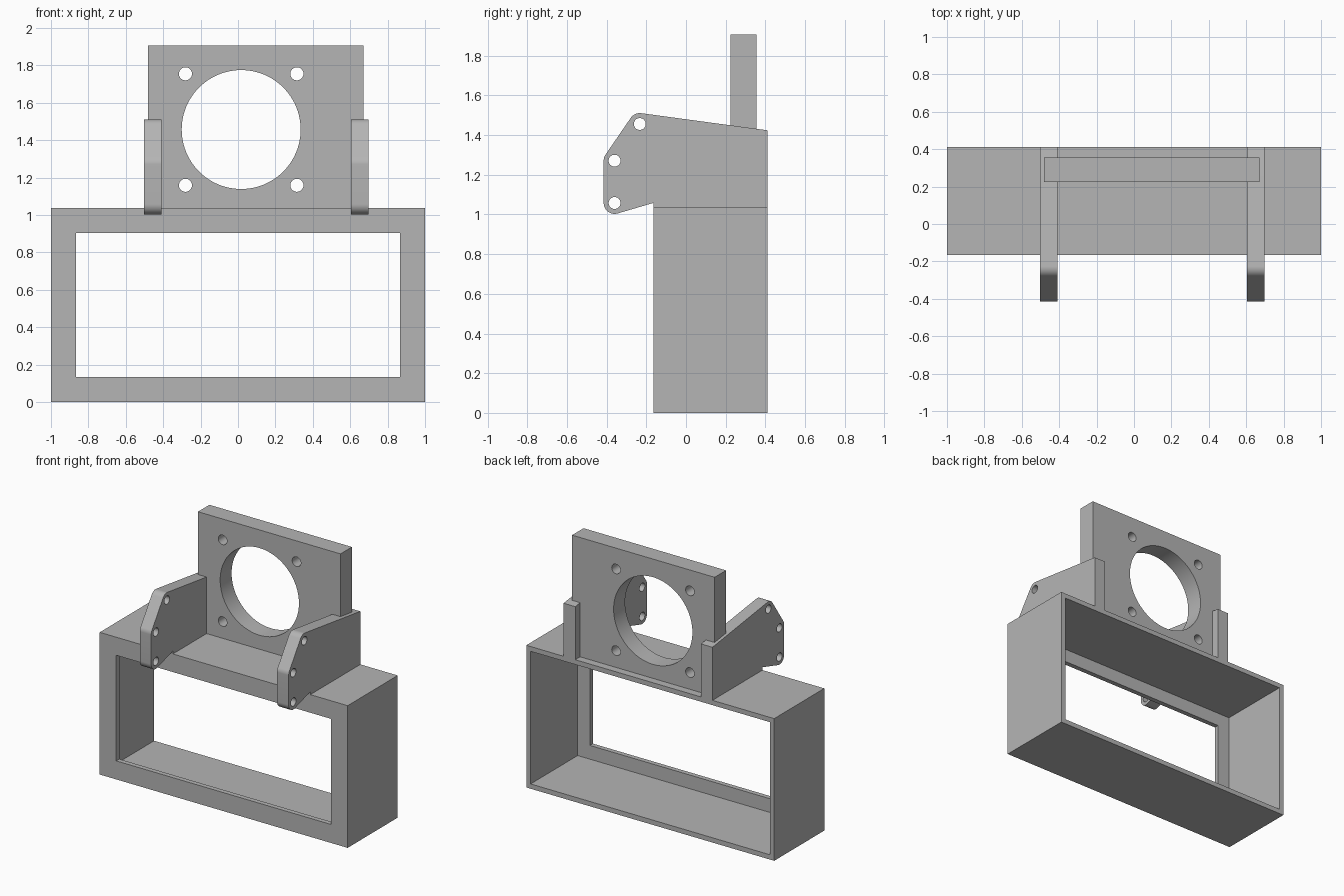
import bpy, bmesh, math

cube = bpy.data.objects.get("Cube")
if cube:
    bpy.data.objects.remove(cube, do_unlink=True)

GREY = (0.46, 0.46, 0.46, 1)
grey = bpy.data.materials.new("plain grey")
grey.use_nodes = True
grey.diffuse_color = GREY
grey.node_tree.nodes["Principled BSDF"].inputs["Base Color"].default_value = GREY


def add_part(name, bm):
    """Clean the mesh, shade it with sharp edges kept, and link it."""
    bmesh.ops.remove_doubles(bm, verts=bm.verts, dist=0.0001)
    bmesh.ops.recalc_face_normals(bm, faces=bm.faces)
    mesh = bpy.data.meshes.new(name)
    bm.to_mesh(mesh)
    bm.free()
    mesh.materials.append(grey)
    obj = bpy.data.objects.new(name, mesh)
    bpy.context.collection.objects.link(obj)
    bpy.ops.object.select_all(action="DESELECT")
    obj.select_set(True)
    bpy.context.view_layer.objects.active = obj
    bpy.ops.object.shade_smooth_by_angle(angle=math.radians(30))
    return obj


def arc(cx, cy, r, start=0, end=360, steps=8):
    angles = [math.radians(start + (end - start) * i / steps) for i in range(steps + 1)]
    return [(cx + r * math.cos(a), cy + r * math.sin(a)) for a in angles]


def circle(cx, cy, r, steps):
    return arc(cx, cy, r, steps=steps)[:-1]


def rect(x0, x1, z0, z1):
    return [(x0, z0), (x1, z0), (x1, z1), (x0, z1)]


def extruded(name, loops, low, high, place):
    """Extrude an outline with holes from low to high; place maps (u, v, w) to xyz."""
    curve = bpy.data.curves.new(name, "CURVE")
    curve.dimensions = "2D"
    curve.fill_mode = "BOTH"
    curve.extrude = (high - low) / 2
    for loop in loops:
        spline = curve.splines.new("POLY")
        spline.points.add(len(loop) - 1)
        for point, (u, v) in zip(spline.points, loop):
            point.co = (u, v, 0, 1)
        spline.use_cyclic_u = True
    helper = bpy.data.objects.new(name + " outline", curve)
    bpy.context.collection.objects.link(helper)
    bpy.context.view_layer.update()
    mesh = bpy.data.meshes.new_from_object(
        helper.evaluated_get(bpy.context.evaluated_depsgraph_get()))
    bm = bmesh.new()
    bm.from_mesh(mesh)
    bpy.data.objects.remove(helper)
    bpy.data.curves.remove(curve)
    bpy.data.meshes.remove(mesh)
    for v in bm.verts:
        v.co = place(v.co.x, v.co.y, v.co.z + (low + high) / 2)
    return add_part(name, bm)


# Open-backed housing with a lipped front window, made from a closed chain of rings
FRONT, BACK, TOP, WALL = -0.165, 0.412, 1.037, 0.035
outer = rect(-1, 1, 0, TOP)
cavity = rect(-1 + WALL, 1 - WALL, WALL, TOP - WALL)
window = rect(-0.867, 0.867, 0.135, 0.905)
chain = [(outer, FRONT), (outer, BACK), (cavity, BACK),
         (cavity, FRONT + WALL), (window, FRONT + WALL), (window, FRONT)]
bm = bmesh.new()
rings = [[bm.verts.new((x, y, z)) for x, z in loop] for loop, y in chain]
for i, ring in enumerate(rings):
    after = rings[(i + 1) % len(rings)]
    for j in range(4):
        k = (j + 1) % 4
        bm.faces.new((ring[j], ring[k], after[k], after[j]))
add_part("housing", bm)

# Upright mounting plate with a large bore and four screw holes
CX, CZ = 0.017, 1.457
plate = [rect(-0.48, 0.67, TOP, 1.907), circle(CX, CZ, 0.318, 96)]
plate += [circle(CX + sx * 0.298, CZ + sz * 0.298, 0.035, 32)
          for sx in (-1, 1) for sz in (-1, 1)]
extruded("mounting_plate", plate, 0.224, 0.356, lambda u, v, w: (u, w, v))

# Side brackets: rounded around three pin holes
pins = [(-0.233, 1.456, 82, 145.5), (-0.36, 1.271, 145.5, 180), (-0.36, 1.058, 180, 286)]
profile = [(BACK, TOP), (BACK, 1.424)]
for y, z, start, end in pins:
    profile += arc(y, z, 0.055, start, end, 12)
profile += [(FRONT, 1.058), (FRONT, TOP)]
bracket = [profile] + [circle(y, z, 0.03, 32) for y, z, _, _ in pins]
for name, x0, x1 in (("right_bracket", -0.502, -0.41), ("left_bracket", 0.605, 0.699)):
    extruded(name, bracket, x0, x1, lambda u, v, w: (w, u, v))
